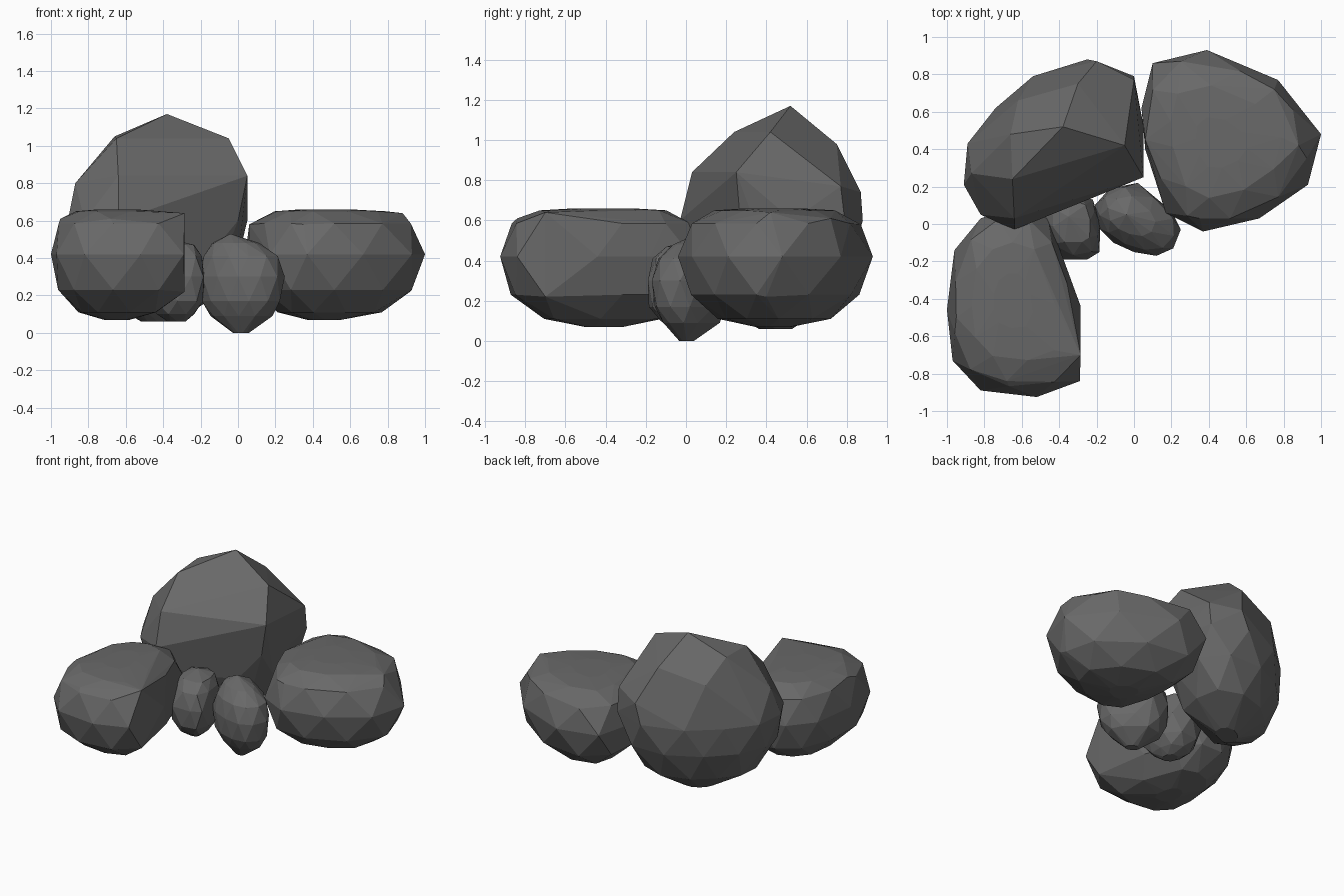
import bpy, bmesh
from mathutils import Vector

if "Cube" in bpy.data.objects:
    bpy.data.objects.remove(bpy.data.objects["Cube"])

stone = bpy.data.materials.new("dark_stone")
stone.diffuse_color = (0.14, 0.14, 0.14, 1)
stone.use_nodes = True
stone.node_tree.nodes["Principled BSDF"].inputs["Base Color"].default_value = stone.diffuse_color


def rock(name, plan, rings, extra=()):
    """Faceted boulder: a plan outline stacked in scaled rings, wrapped in a convex hull.
    Each ring is (z, scale, half_step, dx, dy); half_step staggers the corners."""
    pts = [Vector(p) for p in plan]
    mid = sum(pts, Vector((0, 0))) / len(pts)
    bm = bmesh.new()
    for z, s, half, dx, dy in rings:
        for i, p in enumerate(pts):
            q = (p + pts[i - 1]) / 2 if half else p
            q = mid + (q - mid) * s
            bm.verts.new((q.x + dx, q.y + dy, z))
    for p in extra:
        bm.verts.new(p)
    hull = bmesh.ops.convex_hull(bm, input=bm.verts[:])
    loose = set(hull["geom_interior"]) | set(hull["geom_unused"])
    bmesh.ops.delete(bm, geom=[v for v in loose if isinstance(v, bmesh.types.BMVert)],
                     context='VERTS')
    bmesh.ops.recalc_face_normals(bm, faces=bm.faces[:])
    me = bpy.data.meshes.new(name)
    bm.to_mesh(me)
    bm.free()
    me.materials.append(stone)
    ob = bpy.data.objects.new(name, me)
    bpy.context.collection.objects.link(ob)
    return ob


# Flat-topped boulders share one vertical profile
flat_rings = [(0.42, 1.0, False, 0, 0), (0.585, 0.92, True, 0, 0), (0.65, 0.62, False, 0, 0),
              (0.66, 0.3, True, 0, 0), (0.23, 0.93, True, 0, 0), (0.11, 0.58, False, 0, 0),
              (0.07, 0.2, True, 0, 0)]

# Front left boulder
rock("front_left_boulder",
     [(-1, -.46), (-.97, -.73), (-.82, -.89), (-.52, -.925), (-.29, -.84), (-.285, -.44),
      (-.38, -.18), (-.46, .03), (-.65, .09), (-.82, .03), (-.96, -.14)],
     flat_rings, [(-.285, -.7, .64), (-.285, -.7, .22), (-.95, -.5, .61), (-.68, -.84, .61),
                  (-.7, -.03, .59)])

# Right boulder
rock("right_boulder",
     [(1, .48), (.77, .77), (.39, .93), (.1, .86), (.04, .62), (.06, .4),
      (.17, .06), (.37, -.04), (.67, .03), (.93, .21)],
     flat_rings, [(.88, .42, .64), (.06, .45, .58), (.92, .4, .22), (.35, .03, .58),
                  (.25, .87, .58), (.75, .72, .61)])

# Tall back boulder with a peak and an undercut front
rock("tall_back_boulder",
     [(-.91, .21), (-.89, .43), (-.74, .62), (-.54, .79), (-.25, .88), (0, .79),
      (.05, .53), (.0, .27), (-.3, .15), (-.64, -.03), (-.82, .05)],
     [(0.6, 1.0, False, 0, 0), (0.4, 0.95, True, 0, 0.01),
      (0.2, 0.68, False, 0, 0.01), (0.06, 0.2, True, 0.03, 0.02)],
     [(-.38, .52, 1.17), (-.66, .48, 1.05), (-.65, .24, 1.04), (-.05, .42, 1.04),
      (-.87, .27, .8), (-.64, .03, .84), (.05, .25, .84), (-.43, .09, .74),
      (-.3, .75, .98), (-.62, .66, .9), (-.2, .87, .74), (0, .77, .77)])

# Two small pebbles wedged in the gap
pebble_rings = [(0.3, 1.0, False, 0, 0), (0.41, 0.92, True, 0, 0.01), (0.17, 0.97, True, 0, 0)]
rock("left_pebble",
     [(-.22, .13), (-.18, 0), (-.185, -.15), (-.25, -.19), (-.4, -.19),
      (-.5, -.06), (-.5, .1), (-.35, .18)],
     pebble_rings + [(0.47, 0.62, False, 0, 0.03), (0.1, 0.62, False, 0, 0),
                     (0.06, 0.3, True, 0, 0)],
     [(-.35, .04, .5)])

rock("front_pebble",
     [(-.21, .1), (-.19, -.02), (-.11, -.1), (0, -.15), (.12, -.17), (.21, -.13),
      (.25, -.03), (.2, .07), (.02, .22), (-.13, .19)],
     pebble_rings + [(0.48, 0.55, False, -0.03, 0.03), (0.09, 0.72, False, 0, 0.01),
                     (0.0, 0.2, True, 0, 0)],
     [(-.04, .05, .53)])
